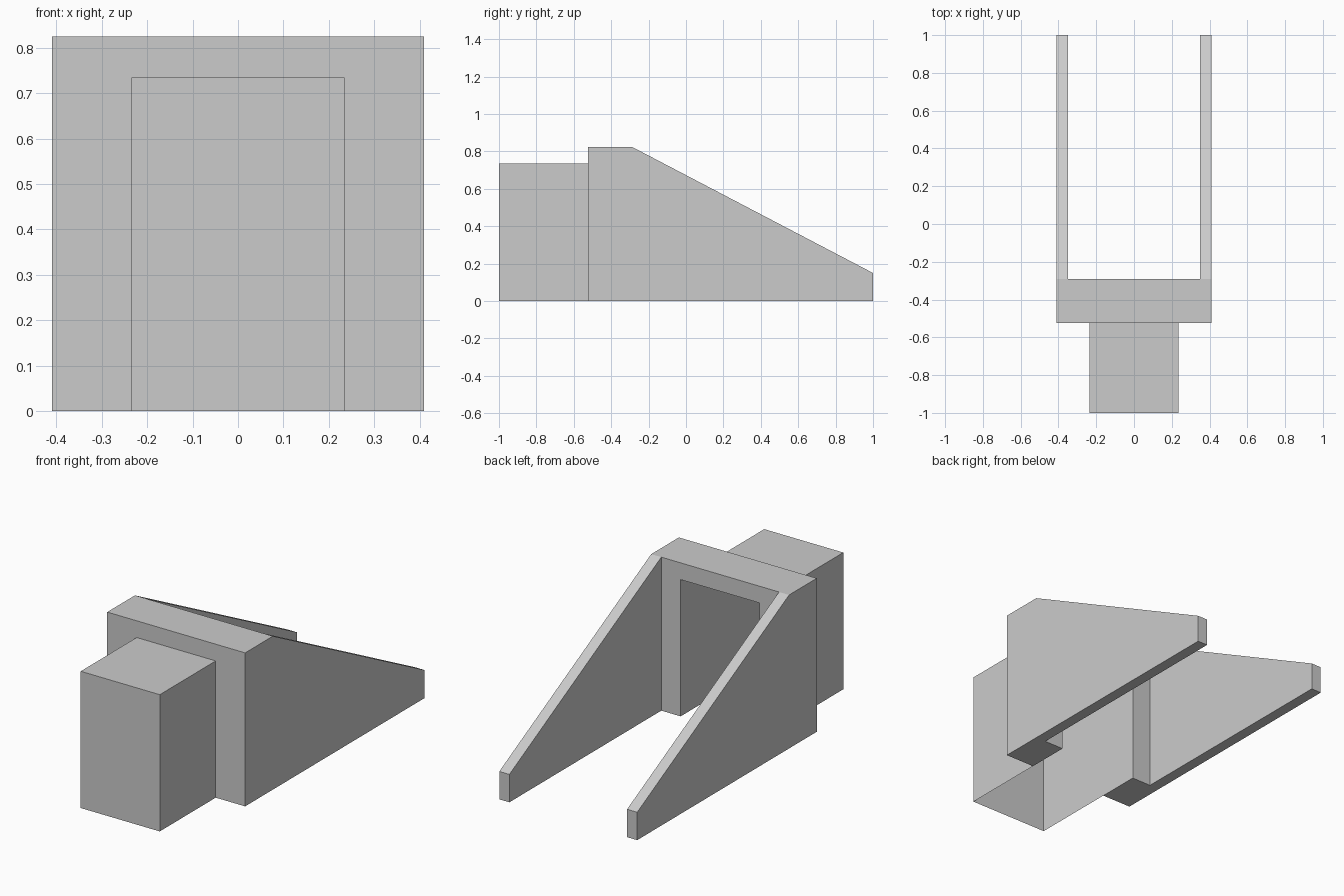
import bpy
import bmesh

if "Cube" in bpy.data.objects:
    bpy.data.objects.remove(bpy.data.objects["Cube"], do_unlink=True)

# Single plain grey
grey = bpy.data.materials.new("plain_grey")
grey.use_nodes = True
COLOUR = (0.6, 0.6, 0.6, 1)
grey.diffuse_color = COLOUR
grey.node_tree.nodes["Principled BSDF"].inputs["Base Color"].default_value = COLOUR

# Main dimensions
HALF_WIDTH, BAY_HALF, BOX_HALF = 0.41, 0.35, 0.235
FRONT, WALL_FRONT, WALL_BACK, BACK = -1.0, -0.525, -0.29, 1.0
WALL_TOP, BOX_TOP, TAIL_TOP = 0.825, 0.735, 0.15


def extrude_side_profile(name, half_width, profile):
    """Extrude a (y, z) profile symmetrically across x."""
    bm = bmesh.new()
    face = bm.faces.new([bm.verts.new((-half_width, y, z)) for y, z in profile])
    new = bmesh.ops.extrude_face_region(bm, geom=[face])["geom"]
    verts = [v for v in new if isinstance(v, bmesh.types.BMVert)]
    bmesh.ops.translate(bm, verts=verts, vec=(2 * half_width, 0, 0))
    bmesh.ops.recalc_face_normals(bm, faces=bm.faces)
    mesh = bpy.data.meshes.new(name)
    bm.to_mesh(mesh)
    bm.free()
    mesh.materials.append(grey)
    obj = bpy.data.objects.new(name, mesh)
    bpy.context.collection.objects.link(obj)
    return obj


def block(name, half_width, y0, y1, z0, z1):
    return extrude_side_profile(name, half_width, [(y0, z0), (y1, z0), (y1, z1), (y0, z1)])


def cut(target, cutter):
    mod = target.modifiers.new("cut", "BOOLEAN")
    mod.operation, mod.solver, mod.object = "DIFFERENCE", "EXACT", cutter
    cutter.hide_render = True
    bpy.context.view_layer.objects.active = target
    bpy.ops.object.modifier_apply(modifier=mod.name)
    bpy.data.objects.remove(cutter, do_unlink=True)


# Frame: cross wall with two sloping side plates and a doorway through the wall
frame = extrude_side_profile("frame_with_side_plates", HALF_WIDTH, [
    (WALL_FRONT, 0), (BACK, 0), (BACK, TAIL_TOP), (WALL_BACK, WALL_TOP), (WALL_FRONT, WALL_TOP)])
cut(frame, block("bay_cutter", BAY_HALF, WALL_BACK, BACK + 0.2, -0.2, 1.2))
cut(frame, block("doorway_cutter", BOX_HALF, FRONT, 0, -0.2, BOX_TOP))

# Front box: thin shell, open underneath and towards the doorway
box = block("front_box", BOX_HALF, FRONT, WALL_FRONT, 0, BOX_TOP)
bm = bmesh.new()
bm.from_mesh(box.data)
bm.normal_update()
opened = [f for f in bm.faces if f.normal.z < -0.9 or f.normal.y > 0.9]
bmesh.ops.delete(bm, geom=opened, context="FACES")
bm.to_mesh(box.data)
bm.free()
